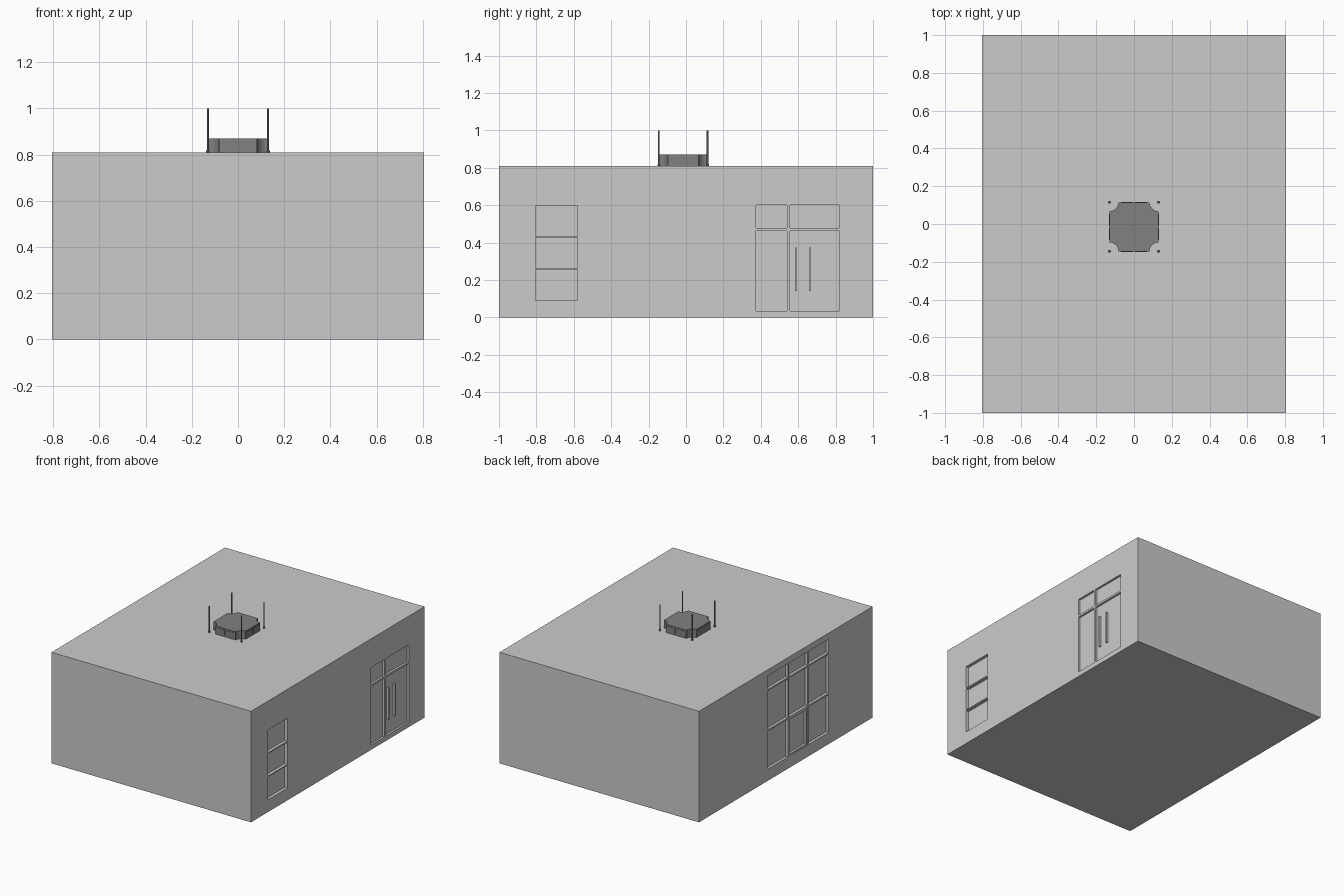
import bpy, bmesh, math
from mathutils import Matrix, Vector

if "Cube" in bpy.data.objects:
    bpy.data.objects.remove(bpy.data.objects["Cube"])

HX, HY, HZ = 0.805, 1.0, 0.81      # half width, half depth, roof height
CX, CY = 0.0, -0.015               # centre of the roof unit

dark = bpy.data.materials.new("dark_grey")
dark.diffuse_color = (0.22, 0.22, 0.22, 1)
dark.use_nodes = True
dark.node_tree.nodes["Principled BSDF"].inputs["Base Color"].default_value = dark.diffuse_color


def add_box(bm, lo, hi):
    lo, hi = Vector(lo), Vector(hi)
    m = Matrix.Translation((lo + hi) / 2) @ Matrix.Diagonal((*(hi - lo), 1))
    bmesh.ops.create_cube(bm, size=1, matrix=m)


def make(name, bm, mat=None):
    bmesh.ops.recalc_face_normals(bm, faces=bm.faces)
    me = bpy.data.meshes.new(name)
    bm.to_mesh(me)
    bm.free()
    ob = bpy.data.objects.new(name, me)
    bpy.context.collection.objects.link(ob)
    if mat:
        me.materials.append(mat)
    return ob


def boxes(name, items, mat=None):
    bm = bmesh.new()
    for lo, hi in items:
        add_box(bm, lo, hi)
    return make(name, bm, mat)


def panes(side, depth, cols, rows):
    """Recess boxes for a grid of panes on the +x or -x wall."""
    xs = sorted((side * (HX - depth), side * (HX + 0.05)))
    return [((xs[0], y0, z0), (xs[1], y1, z1)) for y0, y1 in cols for z0, z1 in rows]


# building block with recessed window and door panes
building = boxes("building", [((-HX, -HY, 0), (HX, HY, HZ))])
cuts = panes(1, 0.022, [(-0.805, -0.58)], [(0.09, 0.255), (0.263, 0.425), (0.433, 0.598)])
cuts += panes(1, 0.015, [(0.375, 0.54), (0.555, 0.82)], [(0.035, 0.463), (0.477, 0.6)])
cuts += panes(-1, 0.02, [(-0.495, -0.262), (-0.25, -0.037), (-0.025, 0.202)],
              [(0.085, 0.36), (0.372, 0.655), (0.667, 0.765)])
cutter = boxes("pane_cutter", cuts)
cutter.hide_render = True
cutter.hide_viewport = True
mod = building.modifiers.new("panes", "BOOLEAN")
mod.object = cutter
mod.operation = "DIFFERENCE"
mod.solver = "EXACT"

# door pull handles
boxes("door_handles", [((HX - 0.016, y - 0.004, 0.14), (HX, y + 0.004, 0.375))
                       for y in (0.59, 0.665)])

# opening sash in the large window
x0, x1 = -HX + 0.004, -HX + 0.021
y0, y1, z0, z1, t = -0.25, -0.037, 0.085, 0.36, 0.012
boxes("window_sash", [((x0, y0, z0), (x1, y0 + t, z1)), ((x0, y1 - t, z0), (x1, y1, z1)),
                      ((x0, y0 + t, z0), (x1, y1 - t, z0 + t)),
                      ((x0, y0 + t, z1 - t), (x1, y1 - t, z1))])

# roof unit: square plan with scooped corners
R, SCOOP, STEPS = 0.13, 0.048, 5
outline = []
for q in range(4):
    rot = Matrix.Rotation(q * math.pi / 2, 3, "Z")
    for i in range(STEPS + 1):
        a = math.radians(270 - 90 * i / STEPS)
        p = Vector((R + SCOOP * math.cos(a), R + SCOOP * math.sin(a), 0))
        outline.append(rot @ p + Vector((CX, CY, HZ)))
bm = bmesh.new()
base = bm.faces.new([bm.verts.new(p) for p in outline])
top = bmesh.ops.extrude_face_region(bm, geom=[base])["geom"]
bmesh.ops.translate(bm, vec=(0, 0, 0.06), verts=[v for v in top if isinstance(v, bmesh.types.BMVert)])
if not base.is_valid or all(f.calc_center_median().z > HZ + 1e-4 for f in bm.faces):
    bm.faces.new([v for v in bm.verts if v.co.z < HZ + 1e-4][:len(outline)])
make("roof_unit", bm, dark)

# thin panels on the straight sides of the roof unit
bm = bmesh.new()
for q in range(4):
    start = len(bm.verts)
    for s in (-0.037, 0.037):
        add_box(bm, (R - 0.002, s - 0.032, HZ + 0.012), (R + 0.002, s + 0.032, HZ + 0.05))
    bm.verts.ensure_lookup_table()
    m = Matrix.Translation((CX, CY, 0)) @ Matrix.Rotation(q * math.pi / 2, 4, "Z")
    bmesh.ops.transform(bm, matrix=m, verts=bm.verts[start:])
make("roof_unit_panels", bm, dark)

# corner posts with small feet
for sx in (-1, 1):
    for sy in (-1, 1):
        bm = bmesh.new()
        for r, h in ((0.0045, 1.0 - HZ), (0.008, 0.008)):
            bmesh.ops.create_cone(bm, cap_ends=True, segments=10, radius1=r, radius2=r, depth=h,
                                  matrix=Matrix.Translation((CX + sx * R, CY + sy * R, HZ + h / 2)))
        post = make("corner_post", bm, dark)
